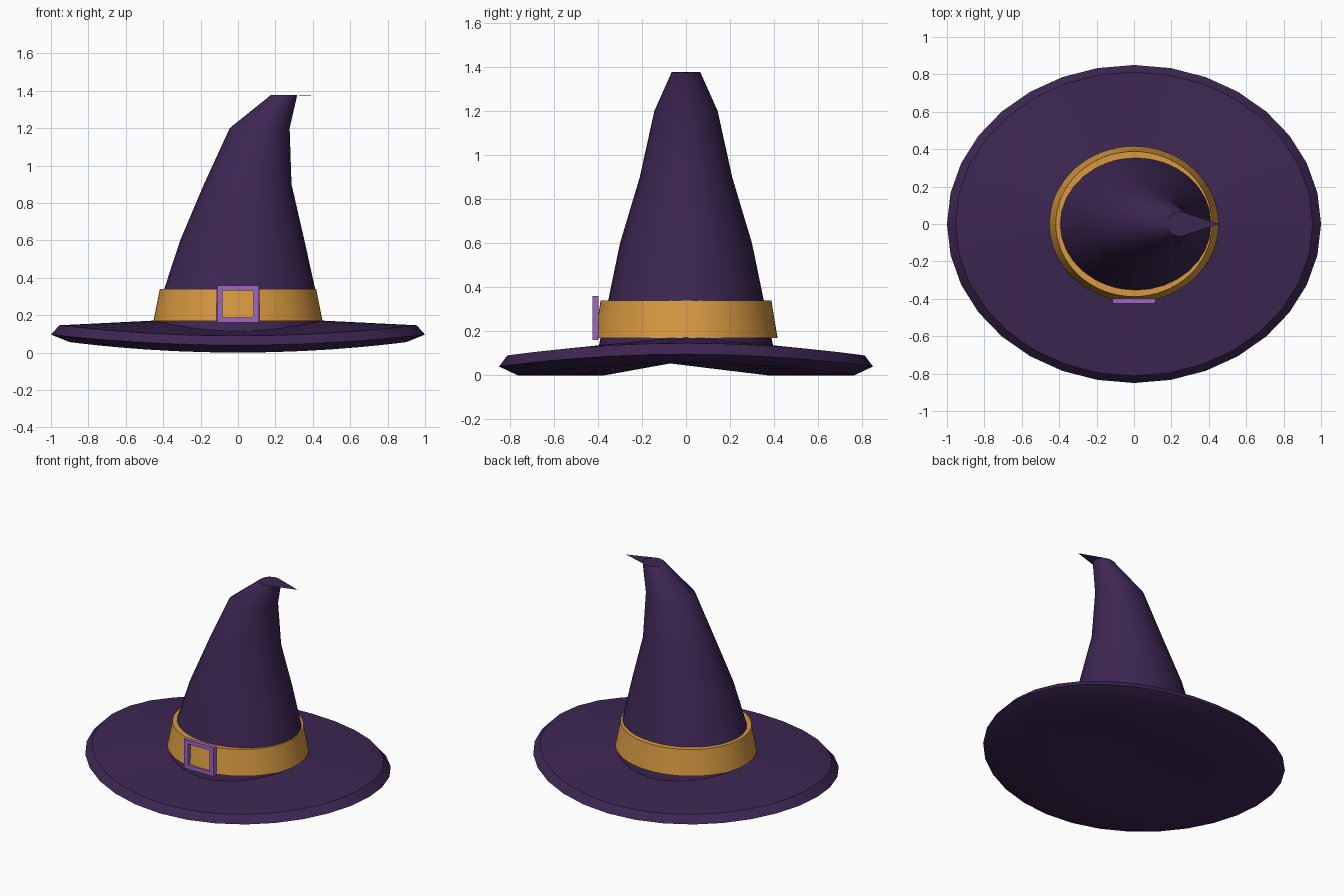
import bpy, bmesh, math

if "Cube" in bpy.data.objects:
    bpy.data.objects.remove(bpy.data.objects["Cube"])

SEG = 32


def material(name, rgb):
    m = bpy.data.materials.new(name)
    m.diffuse_color = (*rgb, 1)
    m.use_nodes = True
    m.node_tree.nodes["Principled BSDF"].inputs["Base Color"].default_value = m.diffuse_color
    return m


purple = material("dark purple cloth", (0.047, 0.020, 0.086))
orange = material("orange band", (0.68, 0.32, 0.052))
violet = material("violet buckle", (0.34, 0.13, 0.57))


def ring(bm, cx, rx, ry, z, lift=0.0, n=SEG):
    """Elliptical loop; lift raises the two x sides like a saddle."""
    pts = []
    for i in range(n):
        t = 2 * math.pi * i / n
        pts.append(bm.verts.new((cx + rx * math.cos(t), ry * math.sin(t),
                                 z + lift * math.cos(t) ** 2)))
    return pts


def bridge(bm, a, b):
    n = len(a)
    for i in range(n):
        j = (i + 1) % n
        bm.faces.new((a[i], a[j], b[j], b[i]))


def finish(bm, name, mat, angle=30):
    bmesh.ops.recalc_face_normals(bm, faces=bm.faces)
    me = bpy.data.meshes.new(name)
    bm.to_mesh(me)
    bm.free()
    me.materials.append(mat)
    ob = bpy.data.objects.new(name, me)
    bpy.context.collection.objects.link(ob)
    bpy.ops.object.select_all(action='DESELECT')
    ob.select_set(True)
    bpy.context.view_layer.objects.active = ob
    bpy.ops.object.shade_smooth_by_angle(angle=math.radians(angle))
    return ob


# Brim: saddle-shaped disc with a bevelled rim, and a fanned underside
bm = bmesh.new()
profile = [(0.43, 0.37, 0.0), (0.90, 0.765, 0.0), (1.0, 0.85, 0.04),
           (0.955, 0.812, 0.09), (0.45, 0.40, 0.115)]
loops = [ring(bm, 0, rx, ry, z, 0.056) for rx, ry, z in profile]
for a, b in zip(loops, loops[1:]):
    bridge(bm, a, b)
under = loops[0]
for i in range(SEG - 2):
    bm.faces.new((under[-1], under[i], under[i + 1]))
finish(bm, "brim", purple)

# Crown: leaning cone whose flattened tip folds sideways
bm = bmesh.new()
loops = [ring(bm, 0, 0.45, 0.40, 0.115, 0.056)]
for cx, rx, ry, z in [(0.023, 0.332, 0.30, 0.60), (0.052, 0.234, 0.21, 0.90),
                      (0.116, 0.16, 0.144, 1.20), (0.247, 0.07, 0.065, 1.378)]:
    loops.append(ring(bm, cx, rx, ry, z))
for a, b in zip(loops, loops[1:]):
    bridge(bm, a, b)
tip = bm.verts.new((0.455, 0, 1.374))
top = loops[-1]
for i in range(SEG):
    bm.faces.new((top[i], top[(i + 1) % SEG], tip))
finish(bm, "crown", purple, 40)

# Band: tapered hoop around the crown
bm = bmesh.new()
hoop = [(0.452, 0.416, 0.17), (0.418, 0.388, 0.34),
        (0.385, 0.352, 0.34), (0.42, 0.38, 0.17)]
loops = [ring(bm, 0, rx, ry, z, n=64) for rx, ry, z in hoop]
for k in range(4):
    bridge(bm, loops[k], loops[(k + 1) % 4])
finish(bm, "hat_band", orange)

# Buckle: square frame on the front of the band
bm = bmesh.new()


def rect(hx, hz, y):
    return [bm.verts.new((sx * hx, y, 0.26 + sz * hz))
            for sx, sz in ((-1, -1), (1, -1), (1, 1), (-1, 1))]


frame = [rect(0.115, 0.10, -0.397), rect(0.113, 0.10, -0.426),
         rect(0.083, 0.073, -0.426), rect(0.083, 0.073, -0.397)]
for k in range(4):
    bridge(bm, frame[k], frame[(k + 1) % 4])
finish(bm, "buckle", violet)
